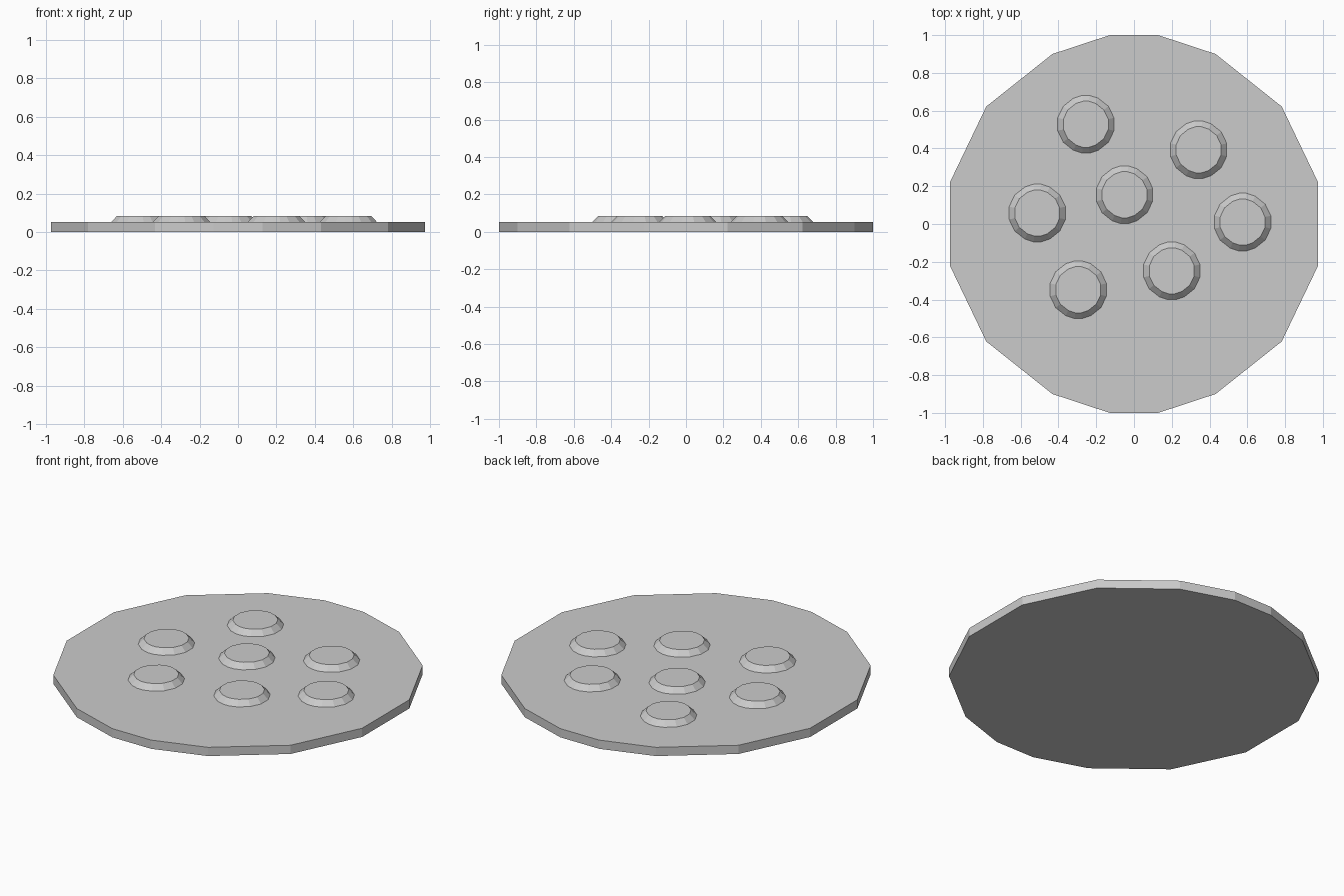
import bpy, bmesh

if "Cube" in bpy.data.objects:
    bpy.data.objects.remove(bpy.data.objects["Cube"])

# Quarter outline shared by the plate and the studs (unit radius)
QUARTER = [(0.974, 0.222), (0.782, 0.622), (0.432, 0.90), (0.128, 1.0)]
OUTLINE = (QUARTER
           + [(-x, y) for x, y in reversed(QUARTER)]
           + [(-x, -y) for x, y in QUARTER]
           + [(x, -y) for x, y in reversed(QUARTER)])


def disc(name, centre, rings):
    """Flat-shaded solid lofted through (radius, z) rings of the outline."""
    bm = bmesh.new()
    loops = [[bm.verts.new((x * r, y * r, z)) for x, y in OUTLINE] for r, z in rings]
    n = len(OUTLINE)
    bm.faces.new(reversed(loops[0]))
    bm.faces.new(loops[-1])
    for low, high in zip(loops, loops[1:]):
        for i in range(n):
            j = (i + 1) % n
            bm.faces.new((low[i], low[j], high[j], high[i]))
    mesh = bpy.data.meshes.new(name)
    bm.to_mesh(mesh)
    bm.free()
    obj = bpy.data.objects.new(name, mesh)
    obj.location = (*centre, 0)
    bpy.context.collection.objects.link(obj)
    return obj


# Base plate
disc("plate", (0, 0), [(1.0, 0.0), (1.0, 0.052)])

# Bevelled studs scattered over the top
STUDS = [(-0.255, 0.528), (0.342, 0.393), (-0.05, 0.155), (-0.512, 0.058),
         (0.575, 0.01), (0.20, -0.248), (-0.295, -0.348)]
for i, centre in enumerate(STUDS):
    disc(f"stud_{i + 1}", centre, [(0.153, 0.052), (0.122, 0.083)])
